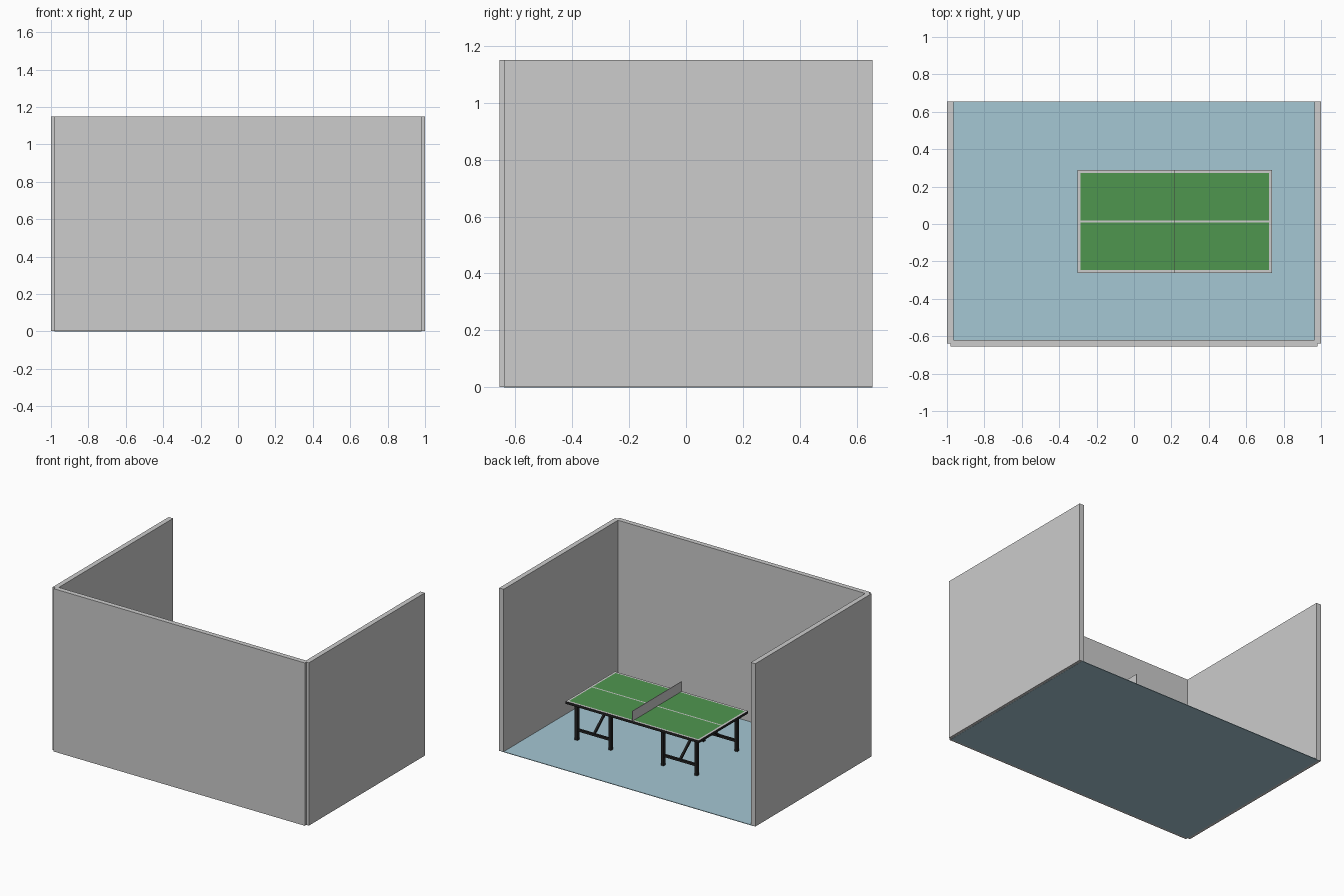
import bpy, bmesh
from mathutils import Vector

if "Cube" in bpy.data.objects:
    bpy.data.objects.remove(bpy.data.objects["Cube"])


def material(name, hex_rgb):
    def lin(c):
        c /= 255
        return c / 12.92 if c <= 0.04045 else ((c + 0.055) / 1.055) ** 2.4
    m = bpy.data.materials.new(name)
    m.diffuse_color = (*[lin((hex_rgb >> s) & 255) for s in (16, 8, 0)], 1)
    m.use_nodes = True
    m.node_tree.nodes["Principled BSDF"].inputs["Base Color"].default_value = m.diffuse_color
    return m


GREY = material("light grey", 0xCCCCCC)
BLUE = material("floor blue", 0xA5C7D4)
GREEN = material("table green", 0x4F964F)
BLACK = material("frame black", 0x222222)


def finish(name, bm, *mats):
    bmesh.ops.recalc_face_normals(bm, faces=bm.faces)
    me = bpy.data.meshes.new(name)
    bm.to_mesh(me)
    bm.free()
    for m in mats:
        me.materials.append(m)
    ob = bpy.data.objects.new(name, me)
    bpy.context.collection.objects.link(ob)
    return ob


def box(name, lo, hi, mat):
    bm = bmesh.new()
    bmesh.ops.create_cube(bm, size=1)
    for v in bm.verts:
        v.co = [(l + h) / 2 + c * (h - l) for l, h, c in zip(lo, hi, v.co)]
    return finish(name, bm, mat)


def beam(name, a, b, width, mat):
    """Square bar running from a to b."""
    a, b = Vector(a), Vector(b)
    d = b - a
    ob = box(name, (-width / 2, -width / 2, 0), (width / 2, width / 2, d.length), mat)
    ob.location = a
    ob.rotation_euler = d.to_track_quat('Z', 'Y').to_euler()
    return ob


# Room: floor and three walls, open at the back
H = 1.15
box("floor", (-0.98, -0.64, 0), (0.98, 0.655, 0.004), BLUE)
box("front_wall", (-0.98, -0.655, 0.001), (0.98, -0.62, H), GREY)
for side, s in (("left", -1), ("right", 1)):
    x0, x1 = sorted((s * 0.965, s * 1.0))
    box(side + "_wall", (x0, -0.638, 0.001), (x1, 0.655, H), GREY)

# Tabletop: cut into cells so border and centre line are their own faces
CX, CY, TOP, THICK = 0.218, 0.013, 0.28, 0.018
HX, HY, LINE = 0.52, 0.275, 0.016
xs = [CX - HX, CX - HX + LINE, CX + HX - LINE, CX + HX]
ys = [CY - HY, CY - HY + LINE, CY - 0.005, CY + 0.005, CY + HY - LINE, CY + HY]
bm = bmesh.new()
grid = [[bm.verts.new((x, y, TOP)) for y in ys] for x in xs]
tops = []
for i in range(len(xs) - 1):
    for j in range(len(ys) - 1):
        f = bm.faces.new((grid[i][j], grid[i + 1][j], grid[i + 1][j + 1], grid[i][j + 1]))
        f.material_index = 1 if i == 1 and j in (1, 3) else 0
        tops.append(f)
ext = bmesh.ops.extrude_face_region(bm, geom=tops, use_keep_orig=True)
for v in ext["geom"]:
    if isinstance(v, bmesh.types.BMVert):
        v.co.z -= THICK
for f in bm.faces:
    if min(v.co.z for v in f.verts) < TOP - 0.001:
        f.material_index = 2
finish("tabletop", bm, GREY, GREEN, BLACK)

# Net across the middle
box("net", (CX - 0.002, CY - HY, TOP), (CX + 0.002, CY + HY, TOP + 0.07), GREY)

# Four leg frames: two legs, a low crossbar and a brace to the table centre
UNDER = TOP - THICK
for sx in (-1, 1):
    for sy in (-1, 1):
        y = CY + sy * 0.223
        inner, outer = CX + sx * 0.205, CX + sx * 0.467
        mid = (inner + outer) / 2
        for x in (inner, outer):
            beam("leg", (x, y, 0.004), (x, y, UNDER), 0.022, BLACK)
        beam("crossbar", (inner, y, 0.075), (outer, y, 0.075), 0.016, BLACK)
        beam("brace", (mid, y, 0.075), (mid, CY, UNDER), 0.014, BLACK)
